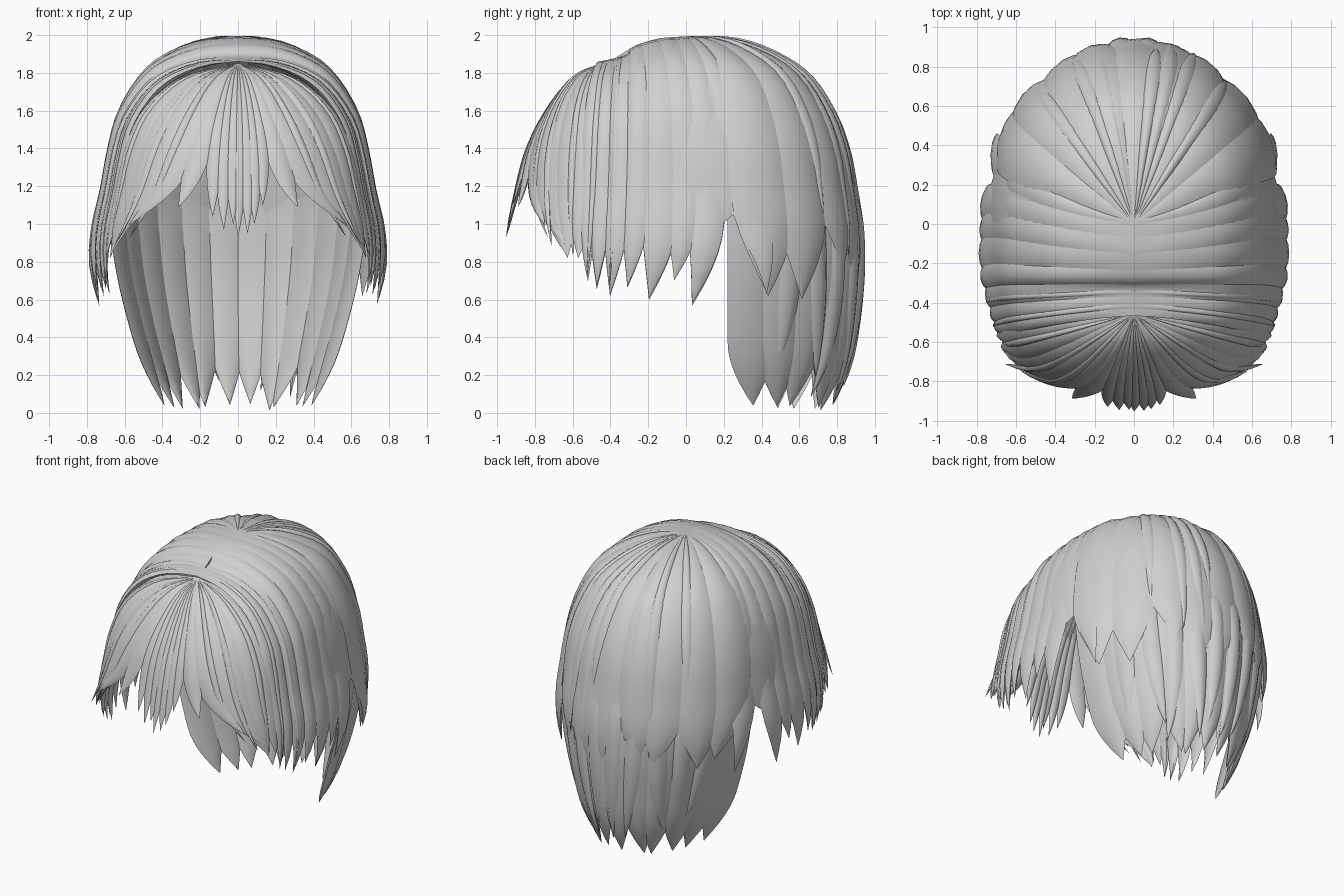
import bpy, bmesh, math, random
from mathutils import Vector

if "Cube" in bpy.data.objects:
    bpy.data.objects.remove(bpy.data.objects["Cube"])

random.seed(4)
hair = bpy.data.materials.new("grey_hair")
hair.diffuse_color = (0.63, 0.63, 0.63, 1)
hair.use_nodes = True
hair.node_tree.nodes["Principled BSDF"].inputs["Base Color"].default_value = hair.diffuse_color


def curve(keys, t):
    """Smooth interpolation through evenly spaced keys, t in 0..1."""
    n = len(keys) - 1
    f = min(max(t, 0), 1) * n
    i = min(int(f), n - 1)
    f -= i
    b, c = keys[i], keys[i + 1]
    a = keys[i - 1] if i else 2 * b - c
    d = keys[i + 2] if i + 2 <= n else 2 * c - b
    return b + 0.5 * f * (c - a + f * (2*a - 5*b + 4*c - d + f * (3*(b - c) + d - a)))


def table(keys, x):
    """Straight interpolation in a list of (x, value)."""
    if x <= keys[0][0]:
        return keys[0][1]
    for (x0, v0), (x1, v1) in zip(keys, keys[1:]):
        if x <= x1:
            return v0 + (v1 - v0) * (x - x0) / (x1 - x0)
    return keys[-1][1]


# Head profile: share of the full radius, and height
HEAD_S = [0, .26, .5, .70, .84, .92, .96, .995, 1, .97]
SIDE_S = [0, .26, .50, .67, .81, .875, .92, .98, 1, .95]
HEAD_Z = [1.995, 1.97, 1.89, 1.77, 1.58, 1.38, 1.18, .98, .78, .55]
BANG_S = [0, .30, .59, .81, .94, 1.01, 1.05]
BANG_SIDE_S = [0, .43, .73, .87, .94, .985, 1.0]
BANG_Z = [1.85, 1.77, 1.6, 1.4, 1.18, 1.0, .82]


def crown(u, t):
    s = curve(HEAD_S, t)
    a = math.radians(u)
    return Vector((.765 * s * math.cos(a), .925 * s * math.sin(a), curve(HEAD_Z, t)))


def side(u, t):
    s, z = curve(SIDE_S, t), curve(HEAD_Z, t)
    root_y = -.46 + .48 * min(u, 1)
    hang_y = -.56 + .78 * u
    top = table([(0, 1.86), (.3, 1.89), (.36, 1.94), (.55, 1.97), (.68, 1.985), (1, 1.995)], u)
    if z > 1.2:
        z = 1.2 + (z - 1.2) * (top - 1.2) / .795
    wide = table([(0, .69), (.15, .725), (.4, .775), (.7, .775), (1, .755), (1.35, .69)], u)
    return Vector((wide * s, root_y + (hang_y - root_y) * s ** 1.5, z))


def bang(u, t):
    a = math.radians(u)
    k = math.sin(a) ** 2
    s = curve(BANG_S, t) * (1 - k) + curve(BANG_SIDE_S, t) * k
    return Vector((.69 * s * math.sin(a), -.455 - .465 * s * math.cos(a), curve(BANG_Z, t)))


def nape(u, t):
    a = math.radians(u)
    wide = curve([.70, .70, .67, .61, .53, .42], t)
    deep = curve([.86, .90, .91, .89, .85, .77], t)
    return Vector((wide * math.cos(a), deep * math.sin(a), 1.3 - 1.3 * t))


def find_t(surf, u, z):
    lo, hi = 0, 1
    for _ in range(25):
        mid = (lo + hi) / 2
        lo, hi = (mid, hi) if surf(u, mid).z > z else (lo, mid)
    return lo


def lock(bm, surf, u, half, z_tip, drift=0, bulge=.025, lift=0, flare=0,
         sign=1, taper=.6, thick=.03, power=2.5, rows=22):
    """One pointed lock lying on a surface, domed outside and flatter inside."""
    t_tip = find_t(surf, u, z_tip)
    rings = []
    section = [(-1, 0, 0), (-.6, .68, 0), (0, 1, 0), (.6, .68, 0), (1, 0, 0), (.5, 0, -1), (-.5, 0, -1)]
    for r in range(rows + 1):
        q = r / rows
        w = 1 if q < taper else max(.004, 1 - ((q - taper) / (1 - taper)) ** 1.9)
        grow = min(1, q * 3.5) * w ** .7
        ring = []
        for off, dome, under in section:
            p = surf(u + off * half * w + drift * q ** power, q * t_tip)
            n = Vector((p.x, p.y, max(0, p.z - 1.1) * 1.1)).normalized()
            p += n * (grow * (bulge * dome + thick * under) + lift * min(1, q * 5) + flare * q ** 7)
            ring.append(bm.verts.new((p.x * sign, p.y, p.z)))
        rings.append(ring)
    k = len(section)
    for a, b in zip(rings, rings[1:]):
        for i in range(k):
            bm.faces.new((a[i], a[(i + 1) % k], b[(i + 1) % k], b[i]))
    bm.faces.new(rings[0])
    bm.faces.new(rings[-1])


def group(name, build):
    bm = bmesh.new()
    build(bm)
    bmesh.ops.remove_doubles(bm, verts=bm.verts, dist=.0003)
    bmesh.ops.recalc_face_normals(bm, faces=bm.faces)
    me = bpy.data.meshes.new(name)
    bm.to_mesh(me)
    bm.free()
    me.materials.append(hair)
    ob = bpy.data.objects.new(name, me)
    bpy.context.collection.objects.link(ob)
    bpy.context.view_layer.objects.active = ob
    ob.select_set(True)
    bpy.ops.object.shade_smooth_by_angle(angle=math.radians(50))
    ob.select_set(False)


rnd = random.uniform


# Fan from the crown over the back of the head
def build_crown(bm):
    for u in (12, 168):
        lock(bm, crown, u, 14, 1.0, 0, bulge=.008, lift=-.012, taper=.8)
    for i in range(9):
        u = 27 + i * 15.75
        lock(bm, crown, u, 12, rnd(.57, .78), rnd(-5, 5) + (90 - u) * .09,
             bulge=rnd(.02, .035), taper=.7, power=4)
    for u in (52, 67, 74, 81, 104, 112, 131):
        lock(bm, crown, u, 4, rnd(.75, 1.2), rnd(-3, 3), bulge=.02, lift=.012, taper=.5)


# Long layer under the crown, down to the neck
def build_nape(bm):
    for sign in (1, -1):
        lock(bm, nape, 23, 9, .04, 4, bulge=.02, sign=sign, taper=.74, power=6)
    for i in range(10):
        u = 33 + i * 12.67
        lock(bm, nape, u, 10, rnd(.01, .07), (90 - u) * .07 + rnd(-6, 6), bulge=.03,
             taper=.7, power=5)
    for i in range(10):
        u = 36 + i * 12
        lock(bm, nape, u, 5, rnd(.06, .3), rnd(-7, 7), bulge=.025, lift=.018, taper=.6, power=4)


# Bands from the parting down over the ears: position, half width, tip height, drift
SIDE = [(.05, .065, .70, .0), (.14, .075, .66, -.03), (.26, .09, .62, -.06), (.40, .10, .67, -.08),
        (.57, .13, .60, -.1), (.74, .13, .70, -.1), (.89, .125, .57, -.12)]


def build_sides(bm):
    for sign in (1, -1):
        for u, half, tip, drift in SIDE:
            lock(bm, side, u, half, tip + rnd(-.01, .01), drift, bulge=.02, sign=sign,
                 taper=.74, thick=.025, power=6)
        # Rear band swept back over the long layer
        lock(bm, side, 1.07, .16, .63, .22, bulge=.022, sign=sign, taper=.6)
        for u, tip in ((.09, .72), (.24, .66)):
            lock(bm, side, u, .028, tip, -.04, bulge=.016, lift=.008,
                 sign=sign, taper=.6, power=6)


# Swept fringe on both sides: angle, half width, tip height, drift
SWEEP = [(19, 7, 1.09, 8), (25, 9, .99, 30), (37, 10, .89, 32), (50, 10, .84, 20), (63, 10, .80, 8),
         (77, 10, .79, 1), (92, 12, .76, -3)]


def build_sweep(bm):
    for sign in (1, -1):
        for u, half, tip, drift in SWEEP:
            lock(bm, bang, u, half, tip, drift, bulge=.018, flare=.03, sign=sign,
                 taper=.64, thick=.02, power=3.5)
        for u, tip, drift in ((33, .93, 22), (47, .88, 16), (70, .83, 3)):
            lock(bm, bang, u, 3, tip, drift, bulge=.014, lift=.01, flare=.05 if u == 47 else 0,
                 sign=sign, taper=.5, thick=.02, power=3.5)


# Short pointed centre fringe: angle, half width, tip height, drift
FRINGE = [(-13, 4.5, 1.04, 2), (-8, 4, .97, 2), (-3, 4, 1.0, 1), (1, 3.5, .93, -1),
          (5, 4, .95, -1), (9, 4, 1.0, -2), (14, 4.5, 1.1, -3)]


def build_fringe(bm):
    for u, half, tip, drift in FRINGE:
        lock(bm, bang, u, half, tip, drift, bulge=.016, flare=.02, taper=.55, thick=.018)


group("crown_locks", build_crown)
group("nape_locks", build_nape)
group("side_bands", build_sides)
group("swept_fringe", build_sweep)
group("centre_fringe", build_fringe)
